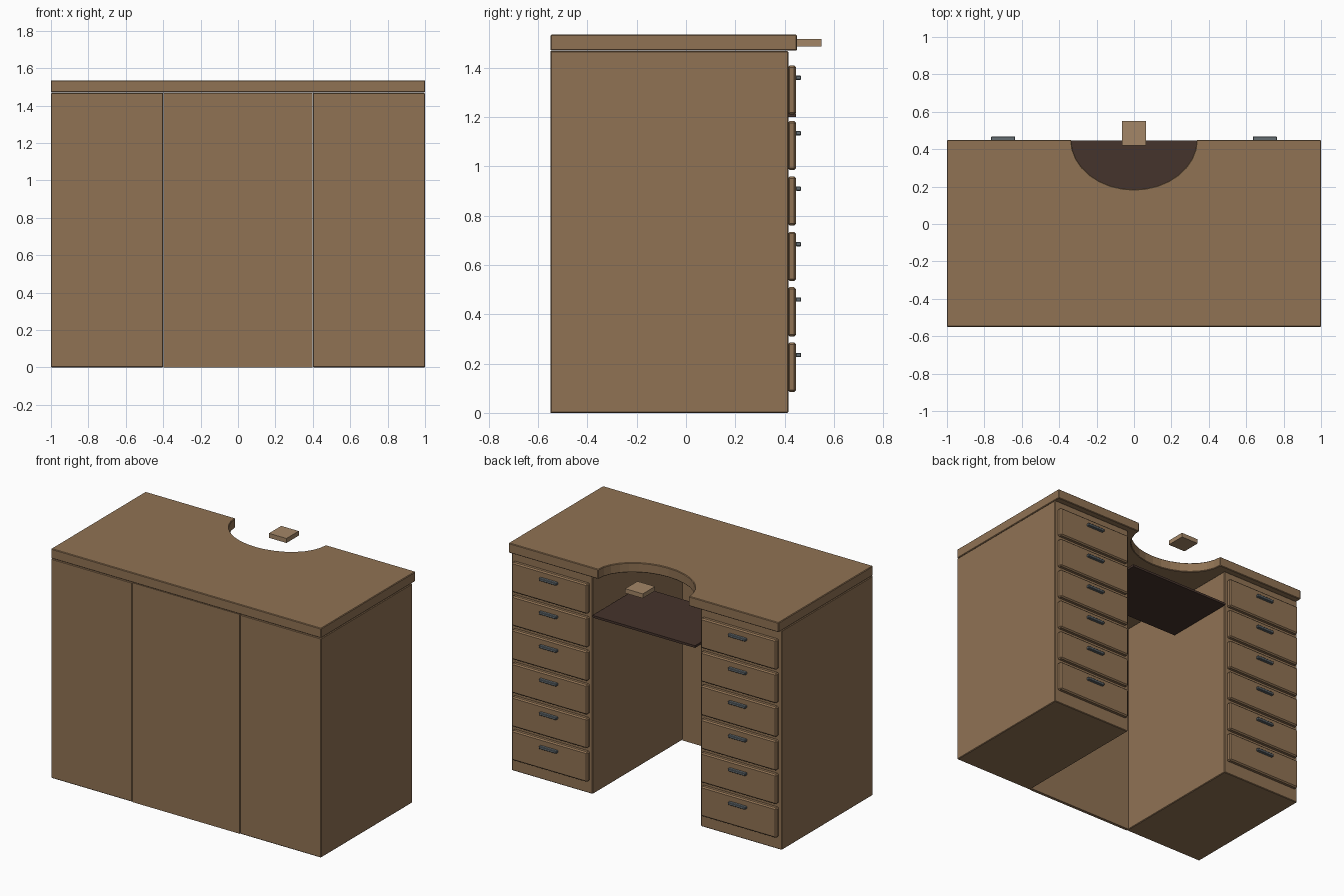
import bpy, bmesh
from math import pi, cos, sin

if "Cube" in bpy.data.objects:
    bpy.data.objects.remove(bpy.data.objects["Cube"])


def material(name, rgb):
    m = bpy.data.materials.new(name)
    m.diffuse_color = (*rgb, 1)
    m.use_nodes = True
    m.node_tree.nodes["Principled BSDF"].inputs["Base Color"].default_value = m.diffuse_color
    return m


wood = material("wood", (0.28, 0.17, 0.088))
light_wood = material("light_wood", (0.37, 0.24, 0.135))
dark_wood = material("dark_wood", (0.06, 0.033, 0.025))
metal = material("metal", (0.13, 0.155, 0.17))


def prism(name, outline, z0, z1, mat, bevel=0.0):
    """Extrude a flat outline from z0 to z1, with an optional edge bevel."""
    bm = bmesh.new()
    face = bm.faces.new([bm.verts.new((x, y, z0)) for x, y in outline])
    ext = bmesh.ops.extrude_face_region(bm, geom=[face])
    verts = [v for v in ext["geom"] if isinstance(v, bmesh.types.BMVert)]
    bmesh.ops.translate(bm, verts=verts, vec=(0, 0, z1 - z0))
    bmesh.ops.recalc_face_normals(bm, faces=bm.faces)
    mesh = bpy.data.meshes.new(name)
    bm.to_mesh(mesh)
    bm.free()
    mesh.materials.append(mat)
    ob = bpy.data.objects.new(name, mesh)
    bpy.context.collection.objects.link(ob)
    if bevel:
        mod = ob.modifiers.new("edge", "BEVEL")
        mod.width, mod.segments = bevel, 1
        mod.limit_method, mod.angle_limit = "ANGLE", pi / 4
    return ob


def box(name, x, y, z, mat, bevel=0.0):
    x0, x1 = sorted(x)
    outline = [(x0, y[0]), (x1, y[0]), (x1, y[1]), (x0, y[1])]
    return prism(name, outline, z[0], z[1], mat, bevel)


# Desktop with half-round cutout on the sitting side
N = 16
cutout = [(0.335 * cos(pi * i / N), 0.45 - 0.265 * sin(pi * i / N)) for i in range(N + 1)]
desktop = [(-1, 0.45), (-1, -0.55), (1, -0.55), (1, 0.45)] + cutout
prism("desktop", desktop, 1.47, 1.535, wood, 0.004)

# Modesty panel across the front
box("front_panel", (-0.398, 0.398), (-0.55, -0.53), (0, 1.468), wood)

# Pedestals, each with six drawers and handles
for side, s in (("left", -1), ("right", 1)):
    box(f"{side}_pedestal", (0.4 * s, s), (-0.55, 0.415), (0, 1.468), wood, 0.004)
    for i in range(6):
        z = 0.185 + 0.225 * i
        box(f"{side}_drawer_{i + 1}", (0.42 * s, 0.98 * s), (0.413, 0.447),
            (z - 0.1, z + 0.1), wood, 0.008)
        box(f"{side}_handle_{i + 1}", (0.635 * s, 0.765 * s), (0.445, 0.467),
            (z + 0.041, z + 0.059), metal, 0.003)

# Shelf in the knee space
box("keyboard_shelf", (-0.38, 0.38), (-0.055, 0.447), (1.2, 1.215), dark_wood)

# Small block at the cutout
box("centre_block", (-0.065, 0.065), (0.42, 0.55), (1.487, 1.517), light_wood)
